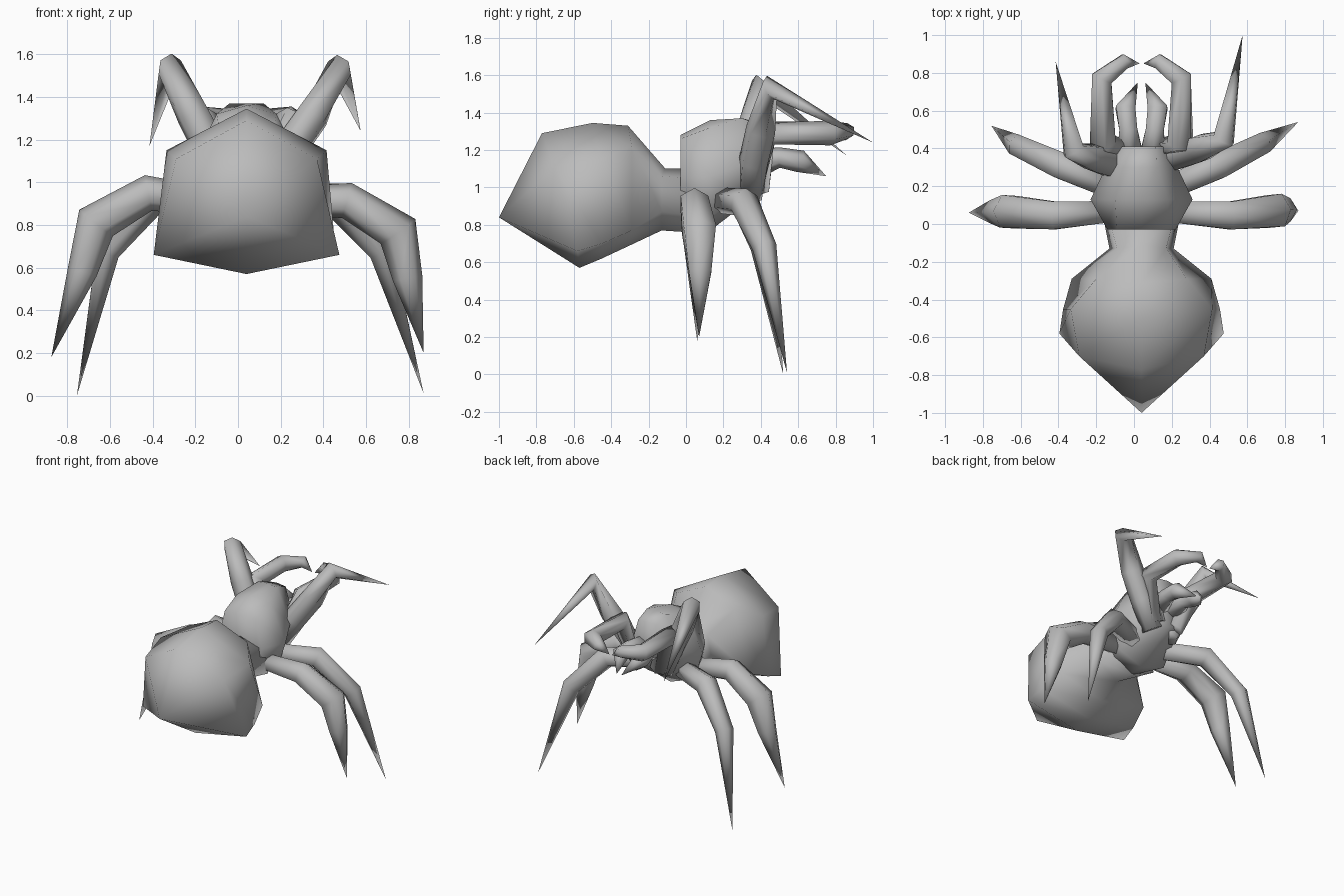
import bpy, bmesh, math
from mathutils import Vector

cube = bpy.data.objects.get("Cube")
if cube:
    bpy.data.objects.remove(cube, do_unlink=True)

MID = 0.04  # x of the body's plane of symmetry
UP = Vector((0, 0, 1))

grey = bpy.data.materials.new("plain grey")
grey.use_nodes = True
grey.diffuse_color = (0.5, 0.5, 0.5, 1)
grey.node_tree.nodes["Principled BSDF"].inputs["Base Color"].default_value = (0.5, 0.5, 0.5, 1)


def loft(name, rings, start=None, end=None):
    """Skin closed rings of points, closing each end with a point or a flat cap."""
    bm = bmesh.new()
    rows = [[bm.verts.new(p) for p in ring] for ring in rings]
    count = len(rows[0])
    for a, b in zip(rows, rows[1:]):
        for i in range(count):
            j = (i + 1) % count
            bm.faces.new((a[i], a[j], b[j], b[i]))
    for row, tip in ((rows[0], start), (rows[-1], end)):
        if tip is None:
            bm.faces.new(row)
        else:
            apex = bm.verts.new(tip)
            for i in range(count):
                bm.faces.new((row[i], row[(i + 1) % count], apex))
    bmesh.ops.recalc_face_normals(bm, faces=bm.faces[:])
    mesh = bpy.data.meshes.new(name)
    bm.to_mesh(mesh)
    bm.free()
    for face in mesh.polygons:
        face.use_smooth = True
    mesh.materials.append(grey)
    obj = bpy.data.objects.new(name, mesh)
    bpy.context.collection.objects.link(obj)


def whole(half):
    """Mirror a half outline, running from top centre to bottom centre."""
    right = [(MID + x, y, z) for x, y, z in half]
    left = [(MID - x, y, z) for x, y, z in reversed(half[1:-1])]
    return right + left


def limb(name, path, radii, sides=6):
    """Tapering tube with a ridge on top; the last path point is the sharp tip."""
    pts = [Vector(p) for p in path]
    rings = []
    for k, p in enumerate(pts[:-1]):
        along = (pts[k + 1] - p).normalized()
        if k:
            along = (along + (p - pts[k - 1]).normalized()).normalized()
        ridge = (UP - along * UP.dot(along)).normalized()
        other = along.cross(ridge)
        rings.append([p + radii[k] * (math.cos(t) * ridge + math.sin(t) * other)
                      for t in (2 * math.pi * i / sides for i in range(sides))])
    loft(name, rings, end=pts[-1])


# Abdomen with its narrow waist
loft("abdomen", [whole(h) for h in (
    [(0, -.77, 1.29), (.33, -.7, 1.11), (.435, -.58, .66), (0, -.57, .57)],
    [(0, -.5, 1.345), (.375, -.45, 1.15), (.415, -.45, .7), (0, -.45, .62)],
    [(0, -.31, 1.33), (.24, -.29, 1.22), (.37, -.29, .77), (0, -.3, .69)],
    [(0, -.11, 1.1), (.13, -.13, 1.06), (.17, -.13, .87), (0, -.13, .77)],
    [(0, .02, 1.1), (.17, .02, 1.05), (.2, .02, .85), (0, .02, .76)],
)], start=(MID, -1, .84))

# Thorax and head in one shell
loft("thorax", [whole([(x, y, z) for x, z in half]) for y, half in (
    (-.03, [(0, 1.28), (.13, 1.26), (.18, 1.05), (.14, .85), (0, .77)]),
    (.13, [(0, 1.36), (.14, 1.32), (.27, 1.06), (.2, .84), (0, .77)]),
    (.3, [(0, 1.37), (.08, 1.37), (.19, 1.12), (.15, .96), (0, .9)]),
    (.41, [(0, 1.34), (.075, 1.33), (.13, 1.14), (.1, 1.01), (0, .97)]),
)])

# Rear walking legs
rear = (.065, .085, .1, .07)
limb("rear_leg_left", [(.2, .065, .91), (.51, .045, .915), (.75, .07, .77), (.795, .075, .55), (.87, .07, .2)], rear)
limb("rear_leg_right", [(-.13, .065, .91), (-.42, .045, .95), (-.665, .065, .81), (-.73, .065, .58), (-.875, .06, .18)], rear)

# Middle walking legs
middle = (.07, .08, .065)
limb("middle_leg_left", [(.18, .19, .93), (.45, .31, .92), (.67, .42, .68), (.87, .54, .01)], middle)
limb("middle_leg_right", [(-.11, .19, .93), (-.39, .31, .93), (-.61, .41, .68), (-.755, .52, 0)], middle)

# Raised front legs, rooted under the head
front = (.07, .08, .08, .065)
limb("front_leg_left", [(.12, .34, .95), (.23, .36, 1.14), (.35, .4, 1.31), (.475, .45, 1.535), (.575, 1, 1.24)], front)
limb("front_leg_right", [(-.04, .32, .95), (-.12, .32, 1.14), (-.21, .35, 1.31), (-.32, .39, 1.54), (-.415, .86, 1.17)], front)

# Feelers and fangs, one pair each
for side, label in ((1, "left"), (-1, "right")):
    feeler = [(.08, .38, .99), (.205, .43, 1.29), (.21, .77, 1.29), (.09, .86, 1.3), (.01, .85, 1.25)]
    fang = [(.06, .36, 1.12), (.07, .5, 1.16), (.085, .61, 1.14), (.02, .75, 1.06)]
    limb("feeler_" + label, [(MID + side * x, y, z) for x, y, z in feeler], (.065, .075, .065, .045))
    limb("fang_" + label, [(MID + side * x, y, z) for x, y, z in fang], (.08, .055, .06))
